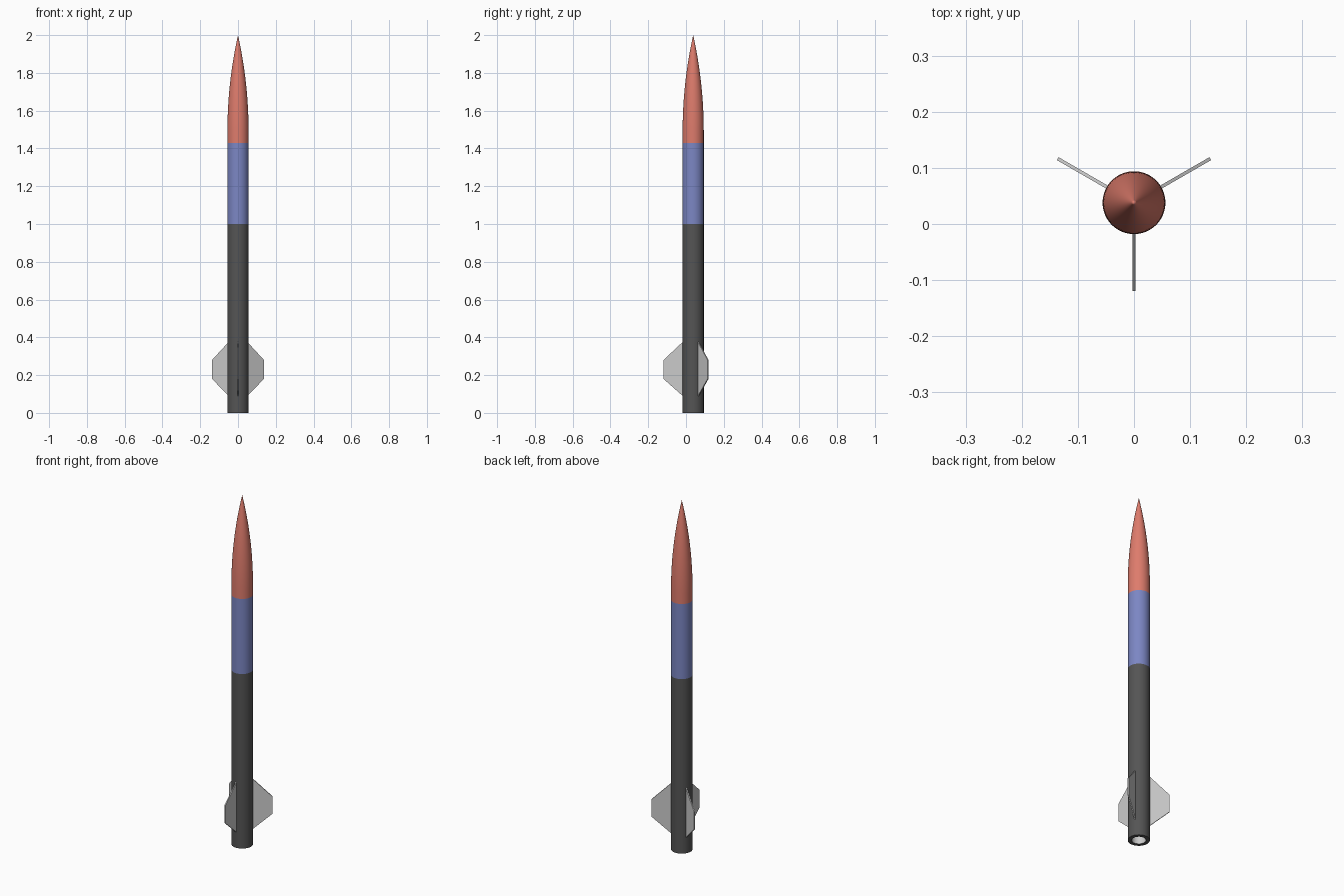
import bpy, bmesh, math
from mathutils import Matrix, Vector

if "Cube" in bpy.data.objects:
    bpy.data.objects.remove(bpy.data.objects["Cube"])

CY = 0.038       # body axis in y (fins make the bounding box off-axis)
R = 0.056        # airframe radius
R_IN = 0.036     # motor tube inner radius
SEG = 64


def material(name, rgb):
    m = bpy.data.materials.new(name)
    m.diffuse_color = (*rgb, 1)
    m.use_nodes = True
    m.node_tree.nodes["Principled BSDF"].inputs["Base Color"].default_value = m.diffuse_color
    return m


def finish(name, bm, mat=None, smooth=True):
    bmesh.ops.remove_doubles(bm, verts=bm.verts, dist=1e-5)
    bmesh.ops.recalc_face_normals(bm, faces=bm.faces)
    me = bpy.data.meshes.new(name)
    bm.to_mesh(me)
    bm.free()
    ob = bpy.data.objects.new(name, me)
    bpy.context.collection.objects.link(ob)
    ob.location.y = CY
    if mat:
        me.materials.append(mat)
    if smooth:
        bpy.ops.object.select_all(action='DESELECT')
        ob.select_set(True)
        bpy.context.view_layer.objects.active = ob
        bpy.ops.object.shade_smooth_by_angle(angle=math.radians(30))
    return ob


def lathe(name, profile, mat=None):
    """Spin an (r, z) profile around the rocket axis."""
    bm = bmesh.new()
    vs = [bm.verts.new((r, 0, z)) for r, z in profile]
    es = [bm.edges.new(p) for p in zip(vs, vs[1:])]
    bmesh.ops.spin(bm, geom=vs + es, cent=(0, 0, 0), axis=(0, 0, 1),
                   angle=math.tau, steps=SEG, use_duplicate=False)
    return finish(name, bm, mat)


red = material("red", (0.73, 0.20, 0.15))
blue = material("blue", (0.20, 0.24, 0.55))
black = material("black", (0.09, 0.09, 0.09))

# Lower airframe with its annular rear end
lathe("lower_body", [(R_IN, 0.0), (R, 0.0), (R, 1.0)], black)

# Motor tube visible through the rear opening
lathe("motor_tube", [(R_IN, 0.0), (R_IN, 0.4), (0, 0.4)])

# Upper airframe
lathe("upper_body", [(R, 1.0), (R, 1.43)], blue)

# Nose: short cylindrical shoulder, then a tangent ogive
BASE, TIP = 1.49, 2.0
L = TIP - BASE
rho = (R * R + L * L) / (2 * R)
ogive = [(R, 1.43)]
for i in range(25):
    h = L * i / 24
    ogive.append((max(0.0, math.sqrt(rho * rho - h * h) + R - rho), BASE + h))
lathe("nose_cone", ogive, red)

# Three trapezoid fins, 120 degrees apart
FIN = [(R - 0.008, 0.09), (R, 0.09), (0.157, 0.18),
       (0.157, 0.28), (R, 0.375), (R - 0.008, 0.375)]
T = 0.006
for k in range(3):
    bm = bmesh.new()
    f = bm.faces.new([bm.verts.new((r, -T / 2, z)) for r, z in FIN])
    ext = bmesh.ops.extrude_face_region(bm, geom=[f], use_keep_orig=True)
    bmesh.ops.translate(bm, vec=Vector((0, T, 0)),
                        verts=[g for g in ext["geom"] if isinstance(g, bmesh.types.BMVert)])
    bm.transform(Matrix.Rotation(math.radians(-90 + 120 * k), 4, 'Z'))
    finish(f"fin_{k + 1}", bm, smooth=False)
